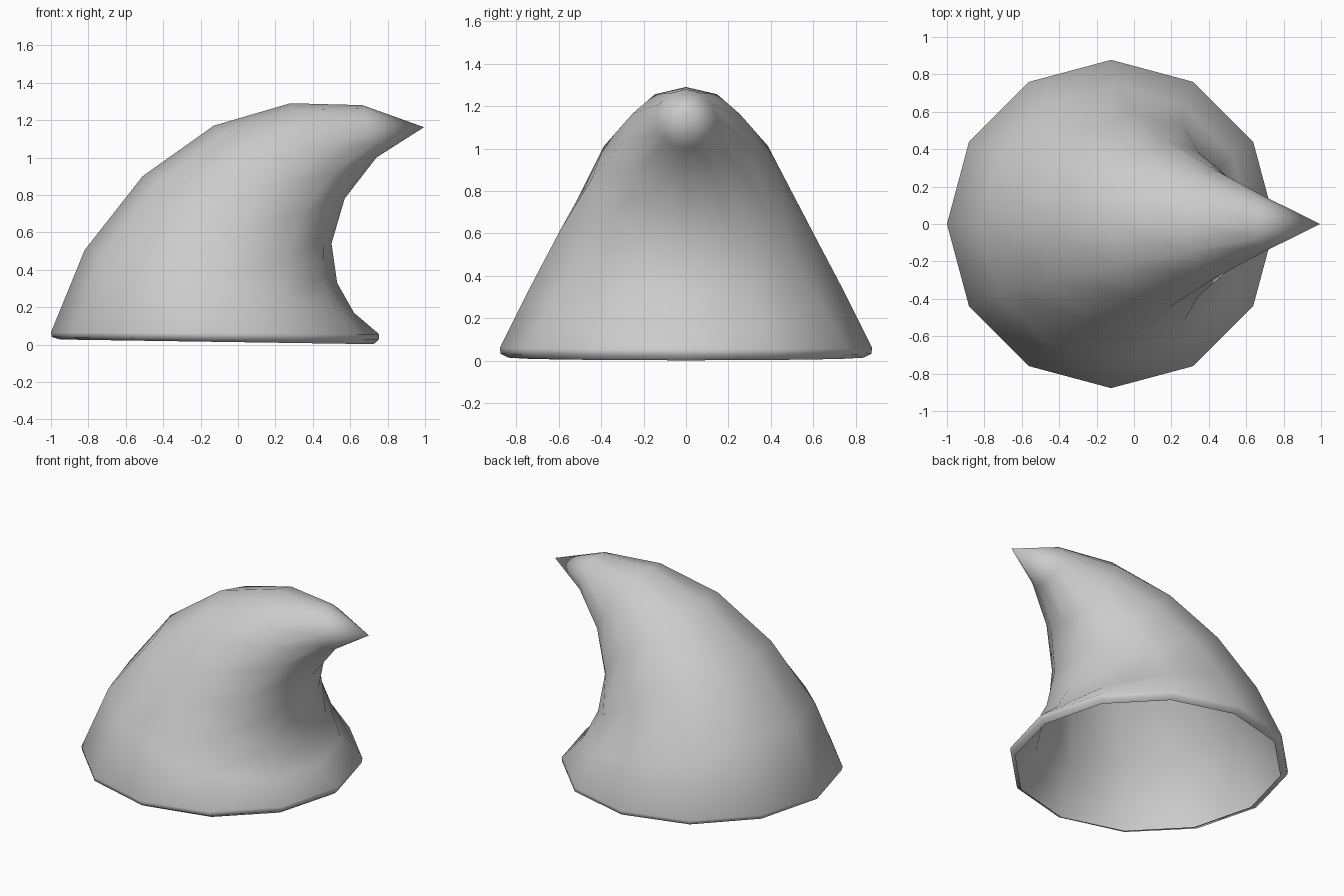
import bpy, bmesh, math
from mathutils import Vector

if "Cube" in bpy.data.objects:
    bpy.data.objects.remove(bpy.data.objects["Cube"])

SIDES = 12

# Each ring is a circle given by its back and front points in the x-z plane
RINGS = [
    ((-0.95, 0.027), (0.725, 0.002)),   # underside of the turned-in lip
    ((-0.995, 0.04), (0.752, 0.025)),   # lip
    ((-1.00, 0.065), (0.755, 0.055)),   # widest edge
    ((-0.82, 0.505), (0.62, 0.17)),
    ((-0.51, 0.90), (0.53, 0.33)),
    ((-0.13, 1.17), (0.50, 0.54)),
    ((0.28, 1.29), (0.57, 0.78)),
    ((0.665, 1.28), (0.74, 1.00)),
]
TIP = (0.995, 1.162)


def add_ring(bm, back, front):
    b = Vector((back[0], 0, back[1]))
    f = Vector((front[0], 0, front[1]))
    centre, axis = (b + f) / 2, (f - b) / 2
    side = Vector((0, axis.length, 0))
    return [bm.verts.new(centre + axis * math.cos(a) + side * math.sin(a))
            for a in (2 * math.pi * i / SIDES for i in range(SIDES))]


# Bent hollow cone, open at the bottom
bm = bmesh.new()
rings = [add_ring(bm, b, f) for b, f in RINGS]
for low, high in zip(rings, rings[1:]):
    for i in range(SIDES):
        j = (i + 1) % SIDES
        bm.faces.new((low[i], low[j], high[j], high[i]))

# Pointed tip
tip = bm.verts.new((TIP[0], 0, TIP[1]))
for i in range(SIDES):
    bm.faces.new((rings[-1][i], rings[-1][(i + 1) % SIDES], tip))

for face in bm.faces:
    face.smooth = True
mesh = bpy.data.meshes.new("curved_spike")
bm.to_mesh(mesh)
bm.free()
spike = bpy.data.objects.new("curved_spike", mesh)
bpy.context.collection.objects.link(spike)
